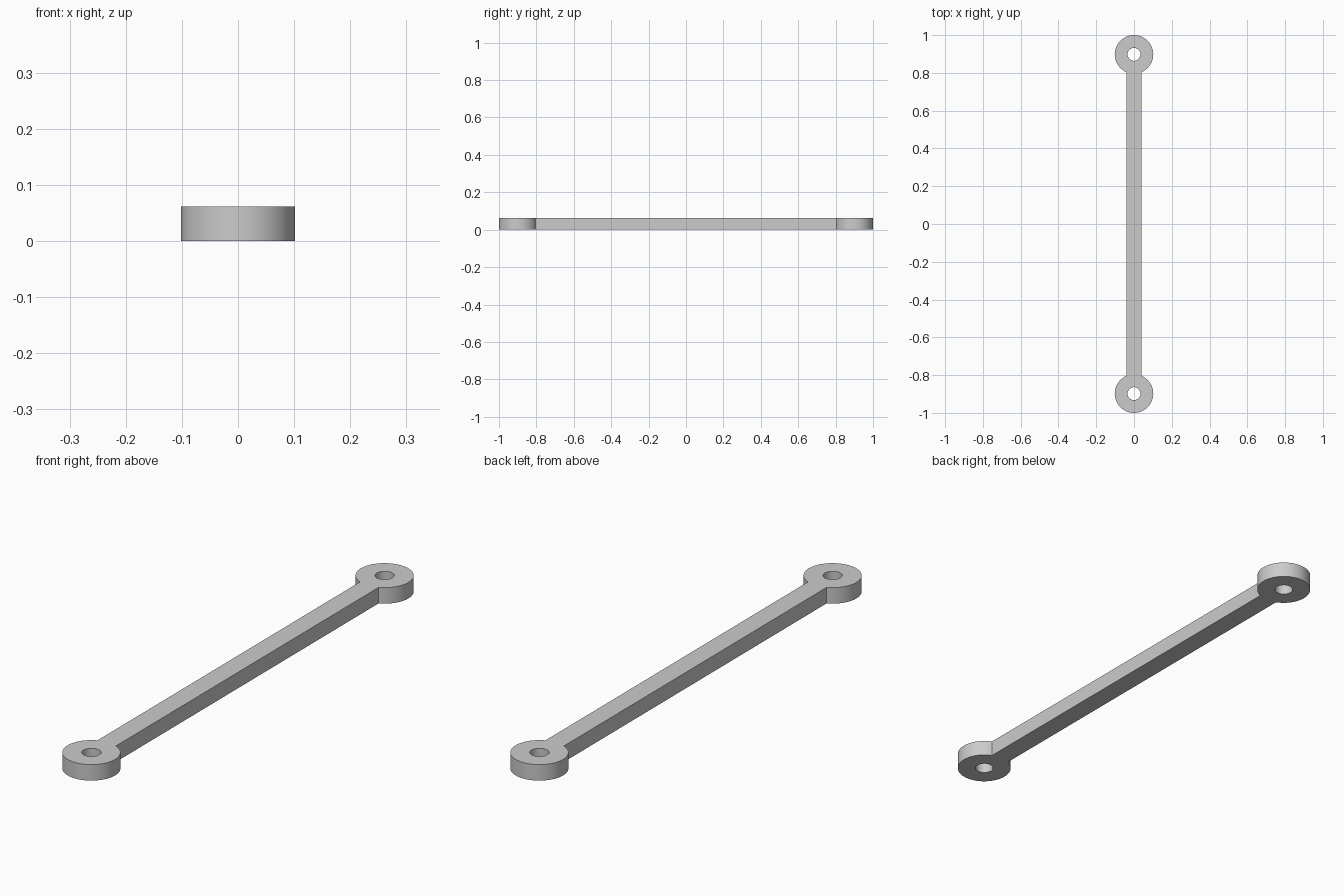
import bpy, bmesh, math

if "Cube" in bpy.data.objects:
    bpy.data.objects.remove(bpy.data.objects["Cube"])

R, HOLE, HALF_W, H = 0.102, 0.034, 0.04, 0.062
CY = 1.0 - R          # eye centre distance
ARC, HOLE_SEG = 64, 48

grey = bpy.data.materials.new("plain grey")
grey.diffuse_color = (0.6, 0.6, 0.6, 1)
grey.use_nodes = True
grey.node_tree.nodes["Principled BSDF"].inputs["Base Color"].default_value = grey.diffuse_color

bm = bmesh.new()


def loop(points):
    verts = [bm.verts.new((x, y, 0)) for x, y in points]
    return [bm.edges.new((v, verts[(i + 1) % len(verts)])) for i, v in enumerate(verts)]


# Outline: an arc around each eye, joined by the straight sides of the bar
neck = math.asin(HALF_W / R)
start, sweep = -math.pi / 2 + neck, 2 * (math.pi - neck)
arc = [(R * math.cos(start + sweep * i / ARC), CY + R * math.sin(start + sweep * i / ARC))
       for i in range(ARC + 1)]
edges = loop(arc + [(-x, -y) for x, y in arc])

# Pin holes
for s in (-1, 1):
    edges += loop([(HOLE * math.cos(math.tau * i / HOLE_SEG),
                    s * CY + HOLE * math.sin(math.tau * i / HOLE_SEG))
                   for i in range(HOLE_SEG)])

# Fill the flat profile and raise it to full thickness
bmesh.ops.triangle_fill(bm, edges=edges, use_beauty=True, normal=(0, 0, 1))
top = bmesh.ops.extrude_face_region(bm, geom=bm.faces[:], use_keep_orig=True)["geom"]
bmesh.ops.translate(bm, vec=(0, 0, H), verts=[g for g in top if isinstance(g, bmesh.types.BMVert)])
bmesh.ops.recalc_face_normals(bm, faces=bm.faces[:])

mesh = bpy.data.meshes.new("link_bar")
bm.to_mesh(mesh)
bm.free()
mesh.materials.append(grey)
link = bpy.data.objects.new("link_bar", mesh)
bpy.context.collection.objects.link(link)
bpy.context.view_layer.objects.active = link
link.select_set(True)
bpy.ops.object.shade_smooth_by_angle(angle=math.radians(30))
